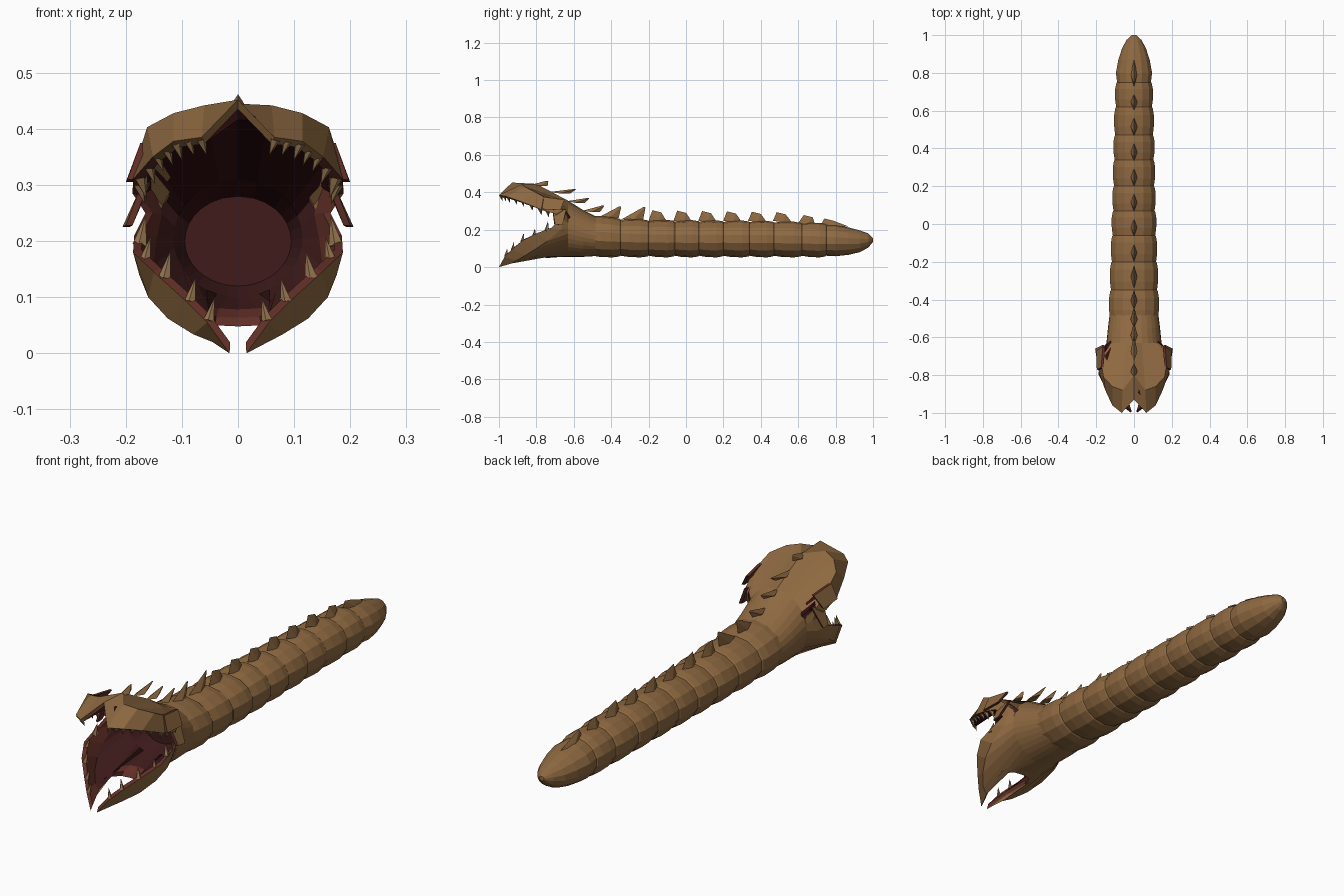
import bpy, bmesh, math, random
from mathutils import Vector

random.seed(4)
cube = bpy.data.objects.get("Cube")
if cube:
    bpy.data.objects.remove(cube)


def material(name, rgb):
    m = bpy.data.materials.new(name)
    m.use_nodes = True
    colour = (*rgb, 1)
    m.diffuse_color = colour
    node = next(n for n in m.node_tree.nodes if n.type == 'BSDF_PRINCIPLED')
    node.inputs["Base Color"].default_value = colour
    node.inputs["Roughness"].default_value = 0.9
    return m


HIDE = material("brown hide", (0.27, 0.14, 0.052))
MOUTH = material("mouth red", (0.12, 0.028, 0.02))
PALATE = material("dark palate", (0.03, 0.004, 0.005))
THROAT = material("throat red", (0.05, 0.011, 0.011))
TEETH = material("tooth tan", (0.30, 0.18, 0.08))


def finish(name, bm, mats):
    bmesh.ops.recalc_face_normals(bm, faces=bm.faces)
    mesh = bpy.data.meshes.new(name)
    bm.to_mesh(mesh)
    bm.free()
    for m in mats:
        mesh.materials.append(m)
    ob = bpy.data.objects.new(name, mesh)
    bpy.context.collection.objects.link(ob)
    return ob


def loft(name, rings, mats, rule=lambda row, col: 0, end_mat=0):
    """Skin closed rings and cap both ends."""
    bm = bmesh.new()
    rows = [[bm.verts.new(p) for p in r] for r in rings]
    n = len(rows[0])
    for r in range(len(rows) - 1):
        for c in range(n):
            d = (c + 1) % n
            f = bm.faces.new((rows[r][c], rows[r][d], rows[r + 1][d], rows[r + 1][c]))
            f.material_index = rule(r, c)
    bm.faces.new(rows[0])
    bm.faces.new(rows[-1]).material_index = end_mat
    return finish(name, bm, mats)


def half_oval(y, rx, low, high, n, power=1.0):
    mid, rz = (low + high) / 2, (high - low) / 2
    angles = [math.pi * (i / n) ** power for i in range(n + 1)]
    return [(rx * math.sin(a), y, mid + rz * math.cos(a)) for a in angles]


def full(half):
    return half + [(-x, y, z) for x, y, z in half[-2:0:-1]]


# Segmented body: narrow seams with a bulge between each pair
seams = [(-0.50, .130, .272), (-0.35, .125, .254), (-0.20, .120, .246),
         (-0.06, .115, .243), (0.07, .111, .242), (0.20, .108, .241),
         (0.34, .105, .240), (0.47, .102, .238), (0.62, .097, .232), (0.75, .092, .226)]
rings = []
for a, b in zip(seams, seams[1:]):
    step = b[0] - a[0]
    for t, bulge in ((0, 0), (0.3, .007), (0.72, .009), (0.96, .004)):
        rx = a[1] + (b[1] - a[1]) * t + bulge
        top = a[2] + (b[2] - a[2]) * t + bulge
        rings.append(full(half_oval(a[0] + step * t, rx, .061 - bulge, top, 7)))
for y, rx, low, high in ((.75, .092, .061, .226), (.80, .098, .058, .225), (.87, .085, .066, .212),
                         (.93, .065, .080, .196), (.975, .040, .105, .180), (1.0, .012, .135, .155)):
    rings.append(full(half_oval(y, rx, low, high, 7)))
loft("segmented_body", rings, [HIDE])

# Head: one shell from neck to cheek, lip, and back inside to the throat.
# Half outlines run from the crown, past the mouth corner, down the mandible
# to its tip, and back along the gap to the middle of the mouth floor.
lip = [(0, -.93, .452), (.065, -1, .385), (.115, -.96, .378), (.152, -.88, .35),
       (.187, -.78, .31), (.188, -.70, .285), (.165, -.68, .25), (.185, -.72, .21),
       (.187, -.80, .18), (.15, -.87, .145), (.095, -.93, .095), (.055, -.97, .055),
       (.015, -1, 0), (.048, -.90, .042), (.07, -.81, .06), (.042, -.75, .05), (0, -.74, .048)]
cheek = [(0, -.80, .445), (.06, -.88, .442), (.115, -.86, .428), (.162, -.81, .403),
         (.177, -.72, .355), (.172, -.66, .305), (.158, -.65, .25), (.168, -.67, .20),
         (.176, -.74, .14), (.16, -.80, .10), (.125, -.86, .062), (.08, -.91, .034),
         (.045, -.93, .02), (.065, -.87, .043), (.078, -.78, .06), (.04, -.72, .054),
         (0, -.71, .052)]
N = len(lip) - 1


def shrink(half, k, back):
    return [(x * k, y + back, .24 + (z - .24) * k) for x, y, z in half]


def neck(y, rx, low, high):
    return half_oval(y, rx, low, high, N, .85)


head_rings = [full(h) for h in (
    neck(-.47, .128, .060, .265), neck(-.55, .138, .055, .305), neck(-.63, .146, .055, .355),
    cheek, lip, shrink(lip, .92, .012), shrink(cheek, .86, .02),
    neck(-.60, .115, .10, .31), neck(-.53, .095, .12, .28))]


def head_colour(row, col):
    i = min(col, 2 * N - 1 - col)
    if row < 4:
        return 0
    if row == 4:
        return 0 if i < 3 else 1
    if i < 5:
        return 2
    return 1 if row == 5 else 3


loft("head_and_jaws", head_rings, [HIDE, MOUTH, PALATE, THROAT], head_colour, 3)


# Cheek flaps beside the mouth corners, hide outside and red on the inside and rim
def flap(name, corners):
    for s, side in ((1, "left"), (-1, "right")):
        bm = bmesh.new()
        outer = [bm.verts.new((s * x, y, z)) for x, y, z in corners]
        inner = [bm.verts.new((s * (x - .012), y - .004, z)) for x, y, z in corners]
        bm.faces.new(outer)
        bm.faces.new(inner[::-1]).material_index = 1
        for i in range(4):
            j = (i + 1) % 4
            bm.faces.new((outer[i], inner[i], inner[j], outer[j])).material_index = 1
        finish(side + "_" + name, bm, [HIDE, MOUTH])


flap("upper_cheek_flap", [(.174, -.76, .375), (.165, -.65, .36), (.200, -.67, .305), (.197, -.77, .31)])
flap("lower_cheek_flap", [(.172, -.71, .30), (.165, -.64, .31), (.206, -.66, .225), (.200, -.70, .228)])


# Teeth set along the lips
def add_cone(bm, base, tip, r):
    base, tip = Vector(base), Vector(tip)
    axis = (tip - base).normalized()
    u = axis.orthogonal().normalized()
    v = axis.cross(u)
    ring = [bm.verts.new(base + r * (u * math.cos(a) + v * math.sin(a)))
            for a in (k * math.tau / 5 for k in range(5))]
    top = bm.verts.new(tip)
    bm.faces.new(ring)
    for k in range(5):
        bm.faces.new((ring[k], ring[(k + 1) % 5], top))


def tooth_row(name, start, end, count, rise, radius):
    bm = bmesh.new()
    line = shrink(lip, .94, .008)
    for k in range(count):
        t = start + (end - start) * k / (count - 1)
        i = min(int(t), N - 1)
        p = Vector(line[i]).lerp(Vector(line[i + 1]), t - i)
        size = random.uniform(.75, 1.25)
        for s in (1, -1):
            base = (s * p.x, p.y, p.z - rise * .2)
            tip = (s * (p.x - .010), p.y + .006, p.z + rise * size)
            add_cone(bm, base, tip, radius * size)
    finish(name, bm, [TEETH])


tooth_row("upper_teeth", 1.1, 4.4, 8, -.026, .011)
tooth_row("lower_teeth", 7.4, 11.0, 5, .040, .012)

# Crest of back spines: front of base, length, base height, tip offset and tip height
spines = [(-.82, .08, .442, .08, .462), (-.73, .11, .402, .14, .418), (-.64, .10, .352, .12, .370),
          (-.55, .09, .302, .11, .330), (-.46, .10, .27, .11, .325), (-.34, .11, .258, .12, .322)]
spines += [(-.20 + .133 * k, .10, .248, .05, .304 - .002 * k) for k in range(6)]
spines += [(.60, .09, .236, .06, .278), (.72, .15, .225, .05, .26)]
for k, (y, length, z, reach, peak) in enumerate(spines):
    bm = bmesh.new()
    mid = y + length * .5
    base = [bm.verts.new(p) for p in ((0, y, z), (.018, mid, z - .008),
                                      (0, y + length, z - .008), (-.018, mid, z - .008))]
    # Leaning front spines are sharp; the rear ones have a blunt ridge
    blunt = .006 if k < 6 else .03
    a = bm.verts.new((0, y + reach - blunt, peak))
    b = bm.verts.new((0, y + reach + blunt * .6, peak - blunt * .4))
    bm.faces.new(base)
    for f in ((0, 1, a), (0, 3, a), (1, a, b), (3, a, b), (1, 2, b), (3, 2, b)):
        bm.faces.new([base[v] if isinstance(v, int) else v for v in f])
    finish("back_spine_%d" % (k + 1), bm, [HIDE])
